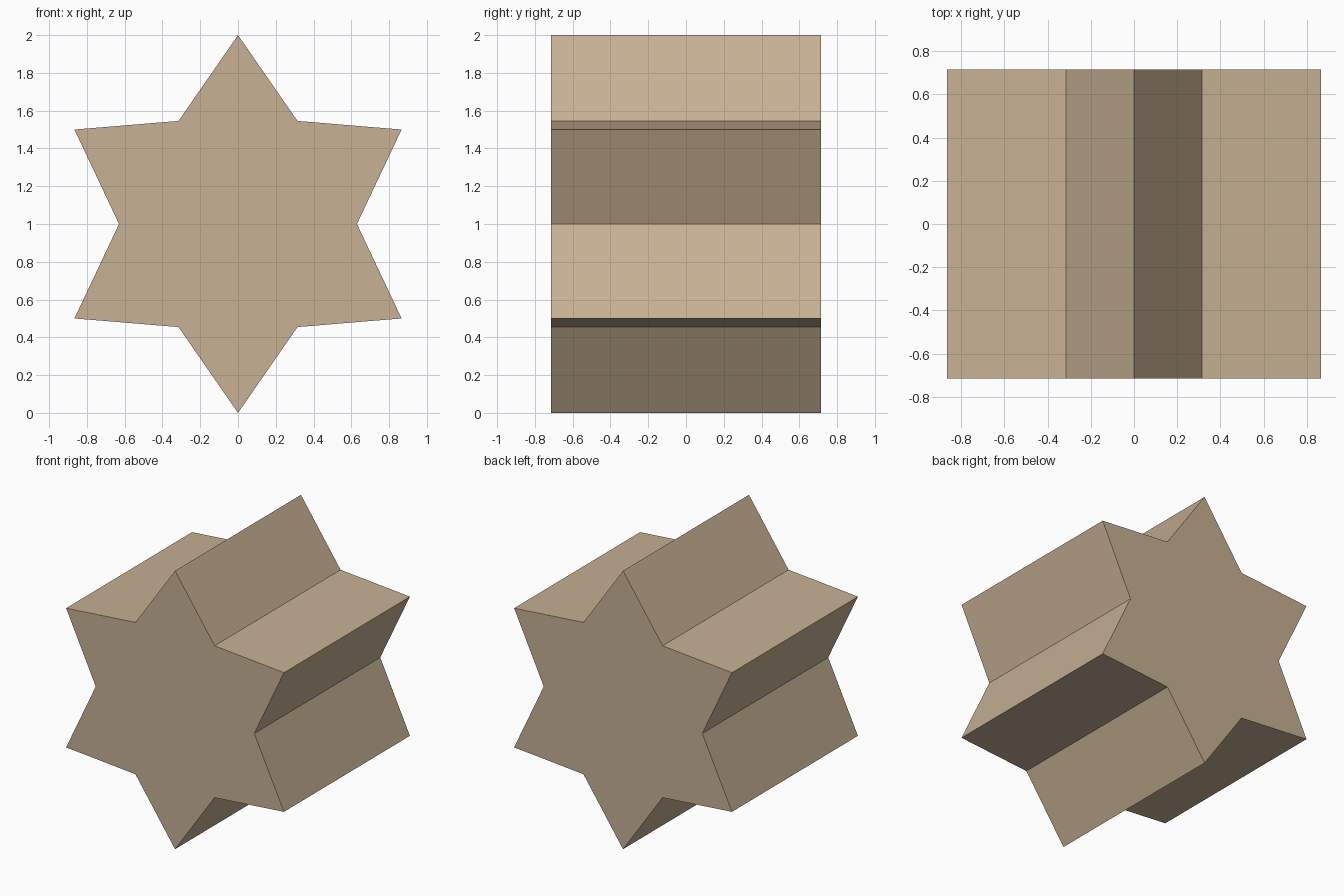
import bpy, bmesh, math

if "Cube" in bpy.data.objects:
    bpy.data.objects.remove(bpy.data.objects["Cube"])

POINTS, OUTER, INNER, HALF_DEPTH = 6, 1.0, 0.63, 0.715

# Six-pointed star profile, facing the front
bm = bmesh.new()
verts = []
for i in range(POINTS * 2):
    r = OUTER if i % 2 == 0 else INNER
    a = math.pi / 2 + i * math.pi / POINTS
    verts.append(bm.verts.new((r * math.cos(a), -HALF_DEPTH, 1 + r * math.sin(a))))
front = bm.faces.new(verts)

# Extrude into a solid prism
ext = bmesh.ops.extrude_face_region(bm, geom=[front], use_keep_orig=True)
moved = [g for g in ext["geom"] if isinstance(g, bmesh.types.BMVert)]
bmesh.ops.translate(bm, verts=moved, vec=(0, 2 * HALF_DEPTH, 0))
bmesh.ops.recalc_face_normals(bm, faces=bm.faces)

mesh = bpy.data.meshes.new("star_prism")
bm.to_mesh(mesh)
bm.free()
star = bpy.data.objects.new("star_prism", mesh)
bpy.context.collection.objects.link(star)

# Single tan colour
tan = bpy.data.materials.new("tan")
tan.diffuse_color = (0.57, 0.44, 0.295, 1)
tan.use_nodes = True
tan.node_tree.nodes["Principled BSDF"].inputs["Base Color"].default_value = tan.diffuse_color
mesh.materials.append(tan)
